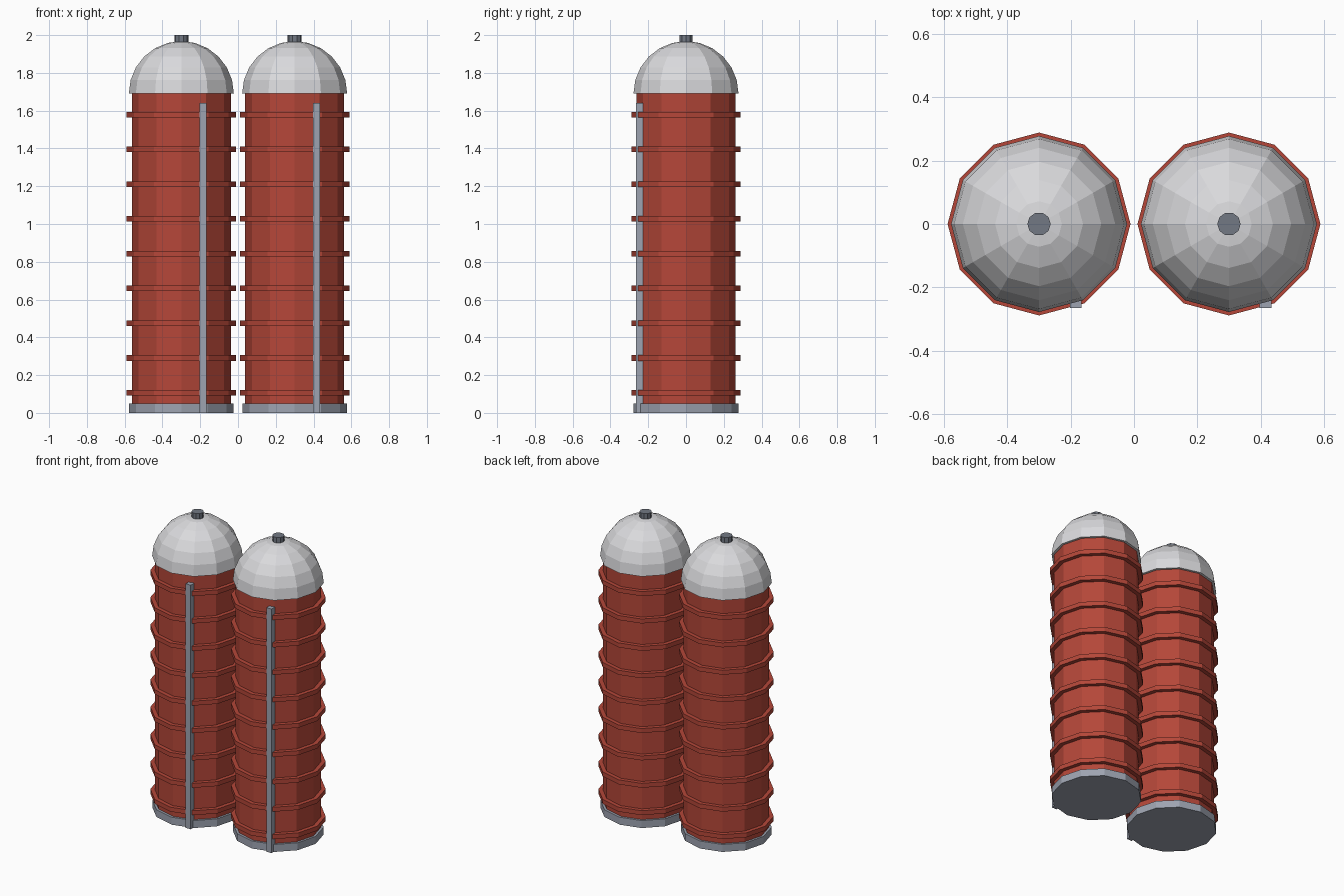
import bpy, bmesh, math

cube = bpy.data.objects.get("Cube")
if cube:
    bpy.data.objects.remove(cube, do_unlink=True)


def material(name, rgb):
    m = bpy.data.materials.new(name)
    m.use_nodes = True
    m.diffuse_color = (*rgb, 1)
    m.node_tree.nodes["Principled BSDF"].inputs["Base Color"].default_value = (*rgb, 1)
    return m


RED = material("barn red", (0.46, 0.062, 0.04))
WHITE = material("dome white", (0.70, 0.70, 0.72))
GREY = material("metal grey", (0.34, 0.37, 0.44))
DARK = material("vent grey", (0.17, 0.19, 0.23))


def finish(name, bm, mat):
    bmesh.ops.recalc_face_normals(bm, faces=bm.faces)
    mesh = bpy.data.meshes.new(name)
    bm.to_mesh(mesh)
    bm.free()
    mesh.materials.append(mat)
    bpy.context.collection.objects.link(bpy.data.objects.new(name, mesh))


def lathe(name, x, profile, mat, sides=12):
    """Turn a (radius, height) profile around a vertical axis; close both ends."""
    bm = bmesh.new()
    rings = []
    for r, z in profile:
        if r == 0:
            rings.append([bm.verts.new((x, 0, z))] * sides)
        else:
            angles = [math.tau * i / sides for i in range(sides)]
            rings.append([bm.verts.new((x + r * math.cos(a), r * math.sin(a), z)) for a in angles])
    for low, high in zip(rings, rings[1:]):
        for i in range(sides):
            j = (i + 1) % sides
            corners = [low[i], low[j], high[j], high[i]]
            bm.faces.new(list(dict.fromkeys(corners)))
    for end in (rings[0], rings[-1]):
        if end[0] is not end[1]:
            bm.faces.new(end)
    finish(name, bm, mat)


def cylinder(name, x, radius, z0, z1, mat, sides=12):
    lathe(name, x, [(radius, z0), (radius, z1)], mat, sides)


def box(name, low, high, mat):
    bm = bmesh.new()
    bmesh.ops.create_cube(bm, size=1)
    for v in bm.verts:
        v.co = [high[k] if v.co[k] > 0 else low[k] for k in range(3)]
    finish(name, bm, mat)


DOME_Z, DOME_R, DOME_STEPS = 1.69, 0.278, 6

for side, x in (("right", -0.3), ("left", 0.3)):
    # Foundation and tower wall
    cylinder(f"{side}_foundation", x, 0.277, 0, 0.05, GREY)
    cylinder(f"{side}_tower", x, 0.262, 0.01, DOME_Z + 0.01, RED)

    # Evenly spaced hoops
    for n in range(9):
        z = 0.107 + 0.184 * n
        cylinder(f"{side}_hoop_{n + 1}", x, 0.289, z - 0.015, z + 0.015, RED)

    # Faceted dome and the vent on top
    arc = [math.pi / 2 * i / DOME_STEPS for i in range(DOME_STEPS)]
    profile = [(DOME_R * math.cos(a), DOME_Z + DOME_R * math.sin(a)) for a in arc]
    lathe(f"{side}_dome", x, profile + [(0, DOME_Z + DOME_R)], WHITE)
    cylinder(f"{side}_vent", x, 0.037, 1.93, 2.0, DARK, sides=10)

    # Ladder rail up the front
    box(f"{side}_rail", (x + 0.097, -0.265, 0), (x + 0.134, -0.228, 1.64), GREY)
